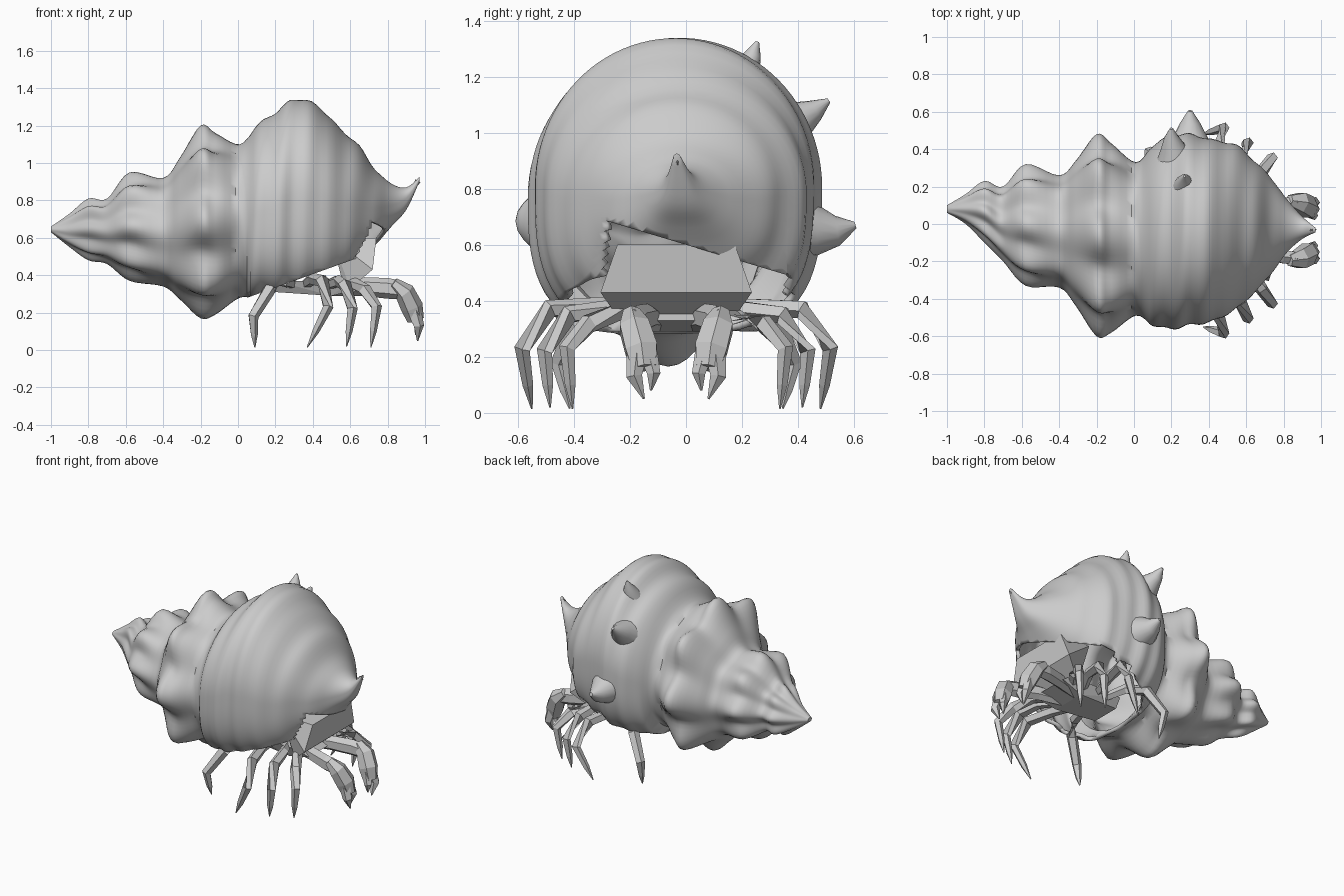
import bpy, bmesh
from math import sin, cos, pi, exp
from mathutils import Vector

cube = bpy.data.objects.get("Cube")
if cube:
    bpy.data.objects.remove(cube)

grey = bpy.data.materials.new("pale grey")
grey.use_nodes = True
grey.diffuse_color = (0.6, 0.6, 0.6, 1)
grey.node_tree.nodes["Principled BSDF"].inputs["Base Color"].default_value = (0.6, 0.6, 0.6, 1)


def finish(name, bm, smooth=None):
    bmesh.ops.recalc_face_normals(bm, faces=bm.faces)
    mesh = bpy.data.meshes.new(name)
    bm.to_mesh(mesh)
    bm.free()
    mesh.materials.append(grey)
    obj = bpy.data.objects.new(name, mesh)
    bpy.context.collection.objects.link(obj)
    if smooth:
        bpy.ops.object.select_all(action='DESELECT')
        bpy.context.view_layer.objects.active = obj
        obj.select_set(True)
        bpy.ops.object.shade_smooth_by_angle(angle=smooth)
    return obj


def loft(bm, rings, caps=True):
    rows = [[bm.verts.new(p) for p in ring] for ring in rings]
    n = len(rows[0])
    for a, b in zip(rows, rows[1:]):
        for i in range(n):
            j = (i + 1) % n
            bm.faces.new((a[i], a[j], b[j], b[i]))
    if caps:
        bm.faces.new(rows[0])
        bm.faces.new(rows[-1])


def tube(name, points, radii, sides=6, flat=1.0, smooth=None):
    """Tapered limb along a path; flat scales its thickness across y."""
    pts = [Vector(p) for p in points]
    rings = []
    for i, p in enumerate(pts):
        d = (pts[min(i + 1, len(pts) - 1)] - pts[max(i - 1, 0)]).normalized()
        ref = Vector((0, 1, 0)) if abs(d.y) < 0.8 else Vector((1, 0, 0))
        u = d.cross(ref).normalized()
        v = d.cross(u)
        rings.append([p + radii[i] * (u * cos(2 * pi * k / sides) + v * flat * sin(2 * pi * k / sides))
                      for k in range(sides)])
    bm = bmesh.new()
    loft(bm, rings)
    return finish(name, bm, smooth)


# Shell stations: x, right side, left side, bottom, top
stations = [
    (-1, .06, .10, .63, .66), (-.9, 0, .16, .55, .73), (-.8, -.1, .23, .48, .81),
    (-.7, -.2, .2, .46, .81), (-.58, -.33, .32, .37, .95), (-.4, -.34, .26, .34, .92),
    (-.31, -.44, .34, .27, 1.03), (-.2, -.6, .48, .17, 1.2), (-.12, -.58, .43, .19, 1.16),
    (.01, -.49, .33, .28, 1.1), (.1, -.54, .42, .27, 1.2), (.2, -.56, .47, .27, 1.27),
    (.3, -.54, .48, .27, 1.34), (.42, -.52, .45, .3, 1.31), (.55, -.45, .42, .36, 1.18),
    (.65, -.36, .33, .46, 1.09), (.73, -.27, .25, .55, .97), (.82, -.15, .13, .66, .89),
    (.9, -.08, .04, .75, .87), (.97, -.045, -.02, .9, .925)]


def spline(rows, steps):
    out = []
    for i in range(len(rows) - 1):
        a, b, c, d = (rows[max(0, min(len(rows) - 1, i + k))] for k in (-1, 0, 1, 2))
        for s in range(steps):
            t = s / steps
            out.append([q + t / 2 * (r - p + t * (2 * p - 5 * q + 4 * r - w + t * (3 * (q - r) + w - p)))
                        for p, q, r, w in zip(a, b, c, d)])
    return out + [list(rows[-1])]


def shell_ring(row, sides=96):
    x, y0, y1, z0, z1 = row
    # Knobs grow on each whorl of the spire, shallow spiral ridges on the body
    knob = 0.05 + 0.13 * sum(exp(-((x - c) / 0.09) ** 2) for c in (-.8, -.58, -.19))
    if x > 0 or x < -.97:
        knob = 0
    ridge = 0.012 if 0.05 < x < 0.8 else 0
    ring = []
    for k in range(sides):
        t = 2 * pi * k / sides
        c, s = cos(t), sin(t)
        full = 3 if s < 0 and x > .05 else 2
        r = (abs(c) ** full + abs(s) ** full) ** (-1 / full)
        r *= 1 - knob * (0.5 - 0.5 * cos(8 * t)) + ridge * sin(48 * x + t)
        ring.append(((x + 0), (y0 + y1) / 2 + c * r * (y1 - y0) / 2, (z0 + z1) / 2 + s * r * (z1 - z0) / 2))
    return ring


bm = bmesh.new()
loft(bm, [shell_ring(r) for r in spline(stations, 5)])


def cut(where, co, no, clear):
    faces = [f for f in bm.faces if where(f.calc_center_median())]
    geom = set(faces) | {e for f in faces for e in f.edges} | {v for f in faces for v in f.verts}
    bmesh.ops.bisect_plane(bm, geom=list(geom), plane_co=co, plane_no=no, clear_inner=clear)


# Sloping mouth under the body whorl, then the notch at its front
cut(lambda c: c.x > 0.02, (.05, 0, .28), (-.36, 0, 1), True)
for y in (-.28, .36):
    cut(lambda c: c.x > .2 and c.z < .8, (0, y, 0), (0, 1, 0), False)
cut(lambda c: c.x > .35 and -.28 < c.y < .36, (.6, 0, .6), (0, .3, 1), True)
shell = finish("shell", bm, 0.9)
wall = shell.modifiers.new("wall", 'SOLIDIFY')
wall.thickness = 0.025
wall.offset = -1

# Horns on the back of the body whorl
horns = [((.3, .36, .66), (.3, .47, .65), (.3, .54, .65), (.3, .605, .67), .15),
         ((.22, .32, 1.0), (.21, .41, 1.05), (.2, .46, 1.08), (.2, .51, 1.115), .11),
         ((.27, .18, 1.16), (.27, .22, 1.24), (.27, .24, 1.28), (.27, .255, 1.325), .08)]
for *path, size in horns:
    tube("shell_horn", path, [size, size * .6, size * .36, size * .08], 16, smooth=0.9)

MID = -0.035  # crab's centre line in y

# Crab body: a raised shield with a thin belly
for name, profile in {
        "carapace": [(.74, .21, .6), (.72, .27, .43), (.6, .2, .33), (.55, .18, .4), (.5, .2, .6)],
        "belly": [(.66, .14, .33), (.6, .16, .37), (.2, .14, .37), (.2, .1, .31), (.5, .12, .29)]}.items():
    bm = bmesh.new()
    for x, w, z in profile:
        for side in (-1, 1):
            bm.verts.new((x, MID + side * w, z))
    bmesh.ops.convex_hull(bm, input=bm.verts)
    finish(name, bm)

# Walking legs, from hip to toe
legs = {
    "first_leg": [(.3, .08, .35), (.24, .25, .37), (.17, .36, .33), (.08, .42, .18), (.09, .38, .015)],
    "second_leg": [(.36, .08, .35), (.4, .27, .38), (.45, .45, .37), (.48, .55, .23), (.37, .515, .015)],
    "third_leg": [(.46, .08, .34), (.54, .24, .37), (.57, .38, .35), (.61, .47, .22), (.58, .45, .02)],
    "fourth_leg": [(.54, .08, .34), (.62, .2, .36), (.68, .31, .32), (.74, .39, .23), (.71, .37, .015)]}
for side, label in ((1, "left"), (-1, "right")):
    def place(path):
        return [(x, MID + side * y, z) for x, y, z in path]

    for name, path in legs.items():
        path = path[:4] + [tuple(.4 * a + .6 * b for a, b in zip(path[3], path[4]))] + path[4:]
        tube(label + "_" + name, place(path), [.025, .033, .036, .03, .02, .003], 5)

    # Claw arm, palm and the two pincer fingers
    tube(label + "_claw_arm", place([(.5, .06, .33), (.66, .1, .34), (.8, .14, .33), (.87, .15, .32)]),
         [.04, .05, .055, .05], 6, .75)
    tube(label + "_claw_palm", place([(.83, .16, .36), (.89, .15, .31), (.93, .125, .23), (.95, .115, .16)]),
         [.03, .055, .06, .045], 6, 1.1)
    tube(label + "_outer_finger", place([(.94, .14, .21), (.965, .15, .13), (.96, .115, .05)]),
         [.04, .03, .004], 5)
    tube(label + "_inner_finger", place([(.94, .1, .21), (.96, .08, .14), (.95, .09, .08)]),
         [.035, .025, .004], 5)
